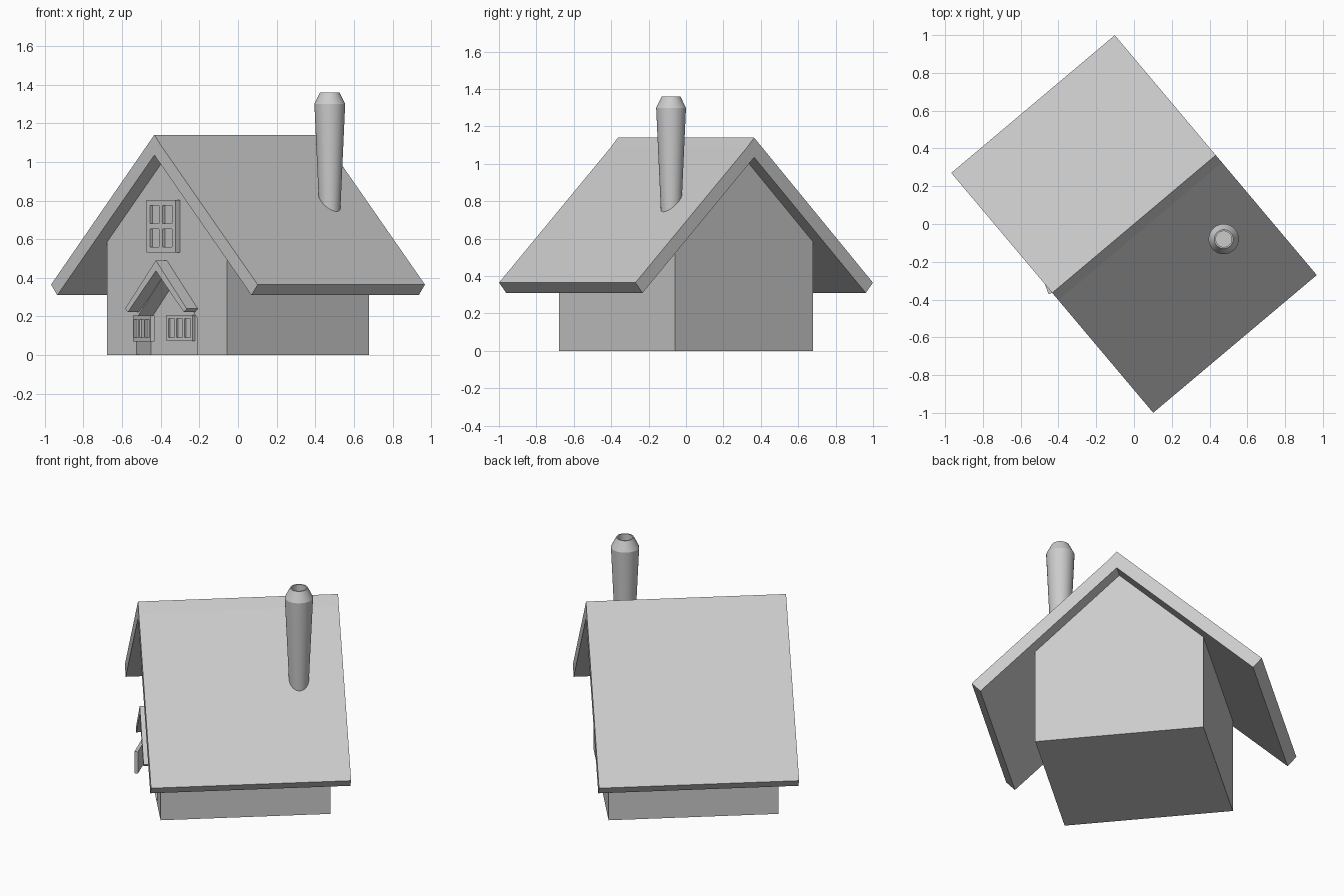
import bpy, bmesh, math
from mathutils import Matrix, Vector

cube = bpy.data.objects.get("Cube")
if cube:
    bpy.data.objects.remove(cube, do_unlink=True)

grey = bpy.data.materials.new("plain_grey")
grey.use_nodes = True
COLOR = (0.6, 0.6, 0.6, 1)
grey.diffuse_color = COLOR
grey.node_tree.nodes["Principled BSDF"].inputs["Base Color"].default_value = COLOR

# The house is laid out with x along the ridge, then turned as a whole
TURN = Matrix.Rotation(math.radians(40.1), 4, "Z")
HALF = 0.481


def finish(name, bm):
    bmesh.ops.recalc_face_normals(bm, faces=bm.faces)
    mesh = bpy.data.meshes.new(name)
    bm.to_mesh(mesh)
    bm.free()
    mesh.materials.append(grey)
    obj = bpy.data.objects.new(name, mesh)
    obj.matrix_world = TURN
    bpy.context.collection.objects.link(obj)
    return obj


def prism(name, profile, x0, x1):
    """Extrude a (y, z) profile along the ridge direction."""
    bm = bmesh.new()
    face = bm.faces.new([bm.verts.new((x0, y, z)) for y, z in profile])
    ext = bmesh.ops.extrude_face_region(bm, geom=[face])
    verts = [g for g in ext["geom"] if isinstance(g, bmesh.types.BMVert)]
    bmesh.ops.translate(bm, verts=verts, vec=(x1 - x0, 0, 0))
    return finish(name, bm)


def window(name, place, width, height, depth, cols, rows, bar):
    """Barred frame with a recessed pane; its front faces local -x."""
    bm = bmesh.new()

    def box(x0, x1, y, z, w, h):
        m = Matrix.Translation(((x0 + x1) / 2, y, z)) @ Matrix.Diagonal((x1 - x0, w, h, 1))
        bmesh.ops.create_cube(bm, size=1, matrix=place @ m)

    box(-depth * 0.45, 0, 0, 0, width, height)
    for i in range(cols + 1):
        y = -width / 2 + bar / 2 + i * (width - bar) / cols
        box(-depth, 0, y, 0, bar, height)
    for i in range(rows + 1):
        z = -height / 2 + bar / 2 + i * (height - bar) / rows
        box(-depth, 0, 0, z, width, bar)
    return finish(name, bm)


# Walls with a sheltered entrance cut into the front gable
house = prism("house_walls", [(-HALF, 0), (HALF, 0), (HALF, 0.585),
                              (0, 1.034), (-HALF, 0.585)], -HALF, HALF)
cutter = prism("entrance_cutter", [(-0.245, 0.004), (0.245, 0.004), (0.245, 0.19),
                                   (0, 0.436), (-0.245, 0.19)], -0.6, -HALF + 0.1)
cut = house.modifiers.new("entrance", "BOOLEAN")
cut.operation = "DIFFERENCE"
cut.solver = "EXACT"
cut.object = cutter
bpy.context.view_layer.objects.active = house
house.select_set(True)
bpy.ops.object.modifier_apply(modifier=cut.name)
bpy.data.objects.remove(cutter, do_unlink=True)

# Main roof: one slab caps the end of the other at the ridge
prism("roof_left", [(0, 1.14), (0.83, 0.365), (0.78, 0.31), (0, 1.035),
                    (-0.051, 1.087)], -0.566, 0.566)
prism("roof_right", [(-0.051, 1.087), (-0.83, 0.365), (-0.78, 0.31),
                     (0, 1.035)], -0.566, 0.566)

# Small gabled roof over the entrance
prism("entrance_roof", [(0, 0.49), (0.248, 0.24), (0.225, 0.222), (0, 0.436),
                        (-0.225, 0.222), (-0.248, 0.24)], -HALF - 0.075, -HALF + 0.01)

# Windows: gable, entrance back wall, and an open leaf hinged at the entrance edge
window("gable_window", Matrix.Translation((-HALF, 0.01, 0.667)),
       0.233, 0.27, 0.033, 2, 2, 0.028)
window("entrance_window", Matrix.Translation((-HALF + 0.1, 0, 0.14)),
       0.21, 0.135, 0.015, 3, 1, 0.018)
hinge, tip = Vector((-HALF, 0.245, 0.138)), Vector((-HALF - 0.085, 0, 0.138))
swing = Matrix.Rotation(math.atan2(hinge.x - tip.x, tip.y - hinge.y) + math.pi, 4, "Z")
swing = Matrix.Rotation(-math.atan2(hinge.x - tip.x, hinge.y - tip.y), 4, "Z")
window("open_leaf", Matrix.Translation((hinge + tip) / 2) @ swing,
       (hinge - tip).length, 0.135, 0.02, 3, 1, 0.02)

# Tapered chimney with a bevelled, hollow top
bm = bmesh.new()
outline = [(0, 0.71), (0.053, 0.71), (0.08, 1.3), (0.05, 1.36), (0.042, 1.36),
           (0.042, 1.3), (0, 1.3)]
axis = Vector((0.312, -0.367, 0))
verts = [bm.verts.new(axis + Vector((r, 0, z))) for r, z in outline]
edges = [bm.edges.new(pair) for pair in zip(verts, verts[1:])]
bmesh.ops.spin(bm, geom=verts + edges, cent=axis, axis=(0, 0, 1),
               angle=math.tau, steps=32)
bmesh.ops.remove_doubles(bm, verts=bm.verts, dist=0.0005)
chimney = finish("chimney", bm)
bpy.ops.object.select_all(action="DESELECT")
chimney.select_set(True)
bpy.context.view_layer.objects.active = chimney
bpy.ops.object.shade_smooth_by_angle(angle=math.radians(25))
